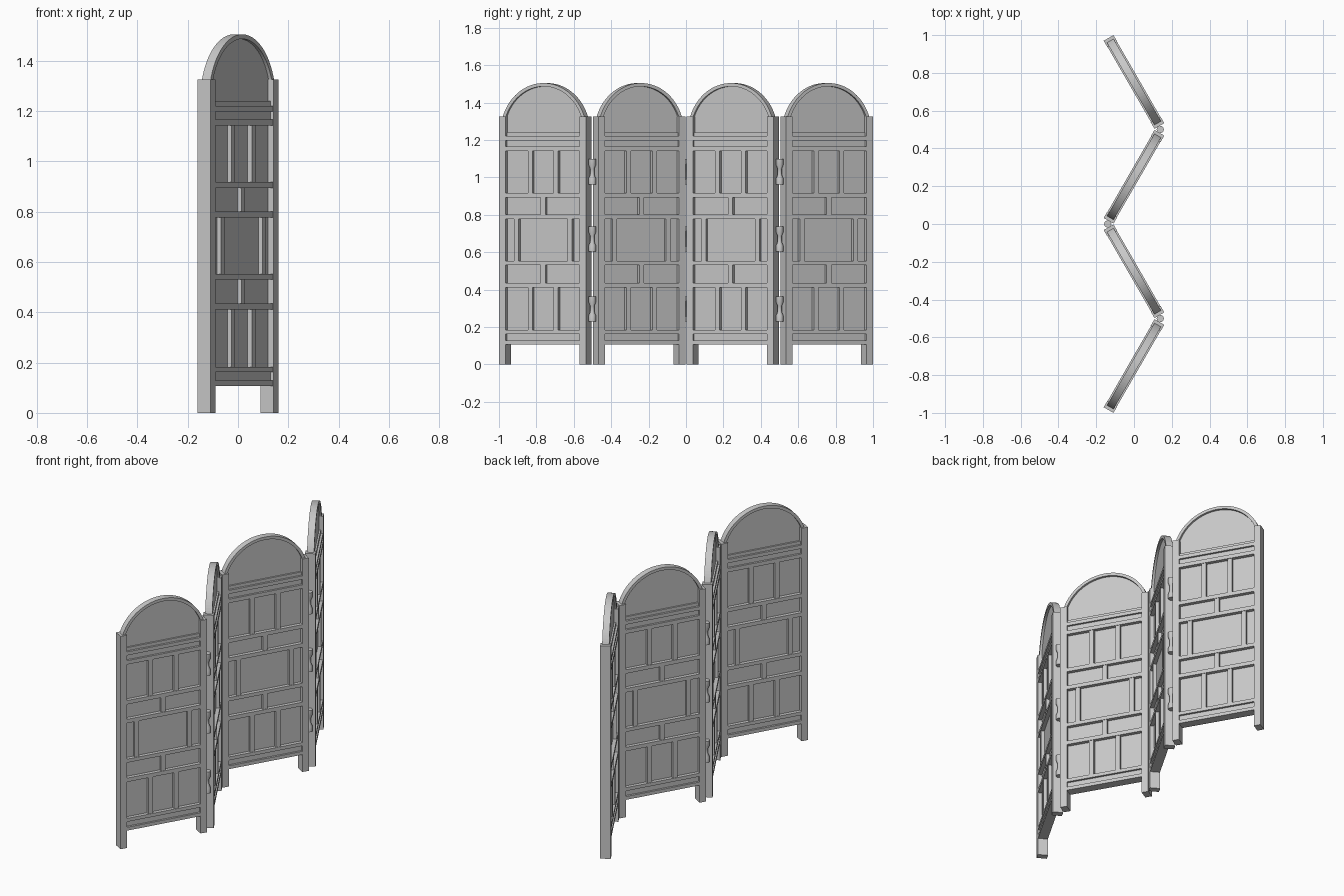
import bpy, bmesh, math
from mathutils import Matrix, Vector

cube = bpy.data.objects.get("Cube")
if cube:
    bpy.data.objects.remove(cube, do_unlink=True)

grey = bpy.data.materials.new("plain_grey")
grey.use_nodes = True
COLOUR = (0.58, 0.58, 0.58, 1)
grey.diffuse_color = COLOUR
grey.node_tree.nodes["Principled BSDF"].inputs["Base Color"].default_value = COLOUR

HALF = 0.269          # half length of a leaf
POST = 0.04           # post width along the leaf
DEPTH = 0.06          # post depth
INNER = HALF - POST
POST_TOP = 1.325
ARCH_Z, ARCH_R, RIM = 1.238, 0.266, 0.018
SEGMENTS = 48


def box(bm, x0, x1, z0, z1, depth):
    """Box centred on the leaf plane."""
    size = Matrix.Diagonal((x1 - x0, depth, z1 - z0, 1))
    place = Matrix.Translation(((x0 + x1) / 2, 0, (z0 + z1) / 2))
    bmesh.ops.create_cube(bm, size=1, matrix=place @ size)


def prism(bm, outline, depth):
    """Outline in x, z extruded through the leaf."""
    face = bm.faces.new([bm.verts.new((x, -depth / 2, z)) for x, z in outline])
    solid = bmesh.ops.extrude_face_region(bm, geom=[face])["geom"]
    verts = [v for v in solid if isinstance(v, bmesh.types.BMVert)]
    bmesh.ops.translate(bm, verts=verts, vec=(0, depth, 0))


def arc(radius):
    angles = [math.pi * i / SEGMENTS for i in range(SEGMENTS + 1)]
    return [(radius * math.cos(a), ARCH_Z + radius * math.sin(a)) for a in angles]


def finish(bm, name):
    bmesh.ops.recalc_face_normals(bm, faces=bm.faces)
    mesh = bpy.data.meshes.new(name)
    bm.to_mesh(mesh)
    bm.free()
    mesh.materials.append(grey)
    return mesh


def place(name, mesh, location, angle=0):
    obj = bpy.data.objects.new(name, mesh)
    obj.location = location
    obj.rotation_euler.z = angle
    bpy.context.collection.objects.link(obj)
    return obj


parts = {}

# Square end posts
bm = bmesh.new()
for x0, x1 in ((-HALF, -INNER), (INNER, HALF)):
    box(bm, x0, x1, 0, POST_TOP, DEPTH)
parts["posts"] = finish(bm, "posts")

# Thin infill board with a rounded head
bm = bmesh.new()
w = INNER + 0.01
prism(bm, [(-w, 0.115), (w, 0.115), (w, ARCH_Z)] + arc(ARCH_R - RIM / 2)[1:-1]
      + [(-w, ARCH_Z)], 0.012)
parts["infill_board"] = finish(bm, "infill_board")

# Curved head rim
bm = bmesh.new()
prism(bm, arc(ARCH_R) + arc(ARCH_R - RIM)[::-1], 0.04)
parts["arch_rim"] = finish(bm, "arch_rim")

# Cross rails, with recessed fillers between the paired ones
bm = bmesh.new()
RAILS = ((0.107, 0.128), (0.162, 0.183), (0.41, 0.434), (0.53, 0.552),
         (0.776, 0.8), (0.893, 0.917), (1.141, 1.165), (1.198, 1.22))
for z0, z1 in RAILS:
    box(bm, -INNER, INNER, z0, z1, 0.057)
for z0, z1 in ((0.12, 0.17), (1.15, 1.24)):
    box(bm, -INNER, INNER, z0, z1, 0.032)
parts["rails"] = finish(bm, "rails")

# Short upright stiles dividing each row
bm = bmesh.new()
THIRDS, MIDDLE, SIDES = (-0.08, 0.08), (0,), (-0.165, 0.165)
for row, centres in enumerate((THIRDS, MIDDLE, SIDES, MIDDLE, THIRDS), start=1):
    for c in centres:
        box(bm, c - 0.014, c + 0.014, RAILS[row][1], RAILS[row + 1][0], 0.05)
parts["stiles"] = finish(bm, "stiles")

# Four leaves folded in a zigzag
for i, y in enumerate((-0.752, -0.25, 0.25, 0.752)):
    angle = math.radians(60 if i % 2 == 0 else 120)
    for name, mesh in parts.items():
        place(f"leaf_{i + 1}_{name}", mesh, (0, y, 0), angle)

# Waisted hinge barrel, turned from a profile
bm = bmesh.new()
PROFILE = ((0, -0.067), (0.019, -0.067), (0.019, -0.035), (0.011, -0.015),
           (0.011, 0.015), (0.019, 0.035), (0.019, 0.067), (0, 0.067))
points = [bm.verts.new((r, 0, z)) for r, z in PROFILE]
edges = [bm.edges.new(pair) for pair in zip(points, points[1:])]
bmesh.ops.spin(bm, geom=points + edges, cent=Vector(), axis=(0, 0, 1),
               angle=math.tau, steps=20)
bmesh.ops.remove_doubles(bm, verts=bm.verts, dist=0.0001)
hinge = finish(bm, "hinge")

# Three hinges in each fold
hinges = []
for fold, (x, y) in enumerate(((0.139, -0.501), (-0.139, 0), (0.139, 0.501))):
    for level, z in enumerate((0.297, 0.671, 1.03)):
        hinges.append(place(f"hinge_{fold + 1}_{level + 1}", hinge, (x, y, z)))

# Smooth the turned barrels only
bpy.ops.object.select_all(action="DESELECT")
hinges[0].select_set(True)
bpy.context.view_layer.objects.active = hinges[0]
bpy.ops.object.shade_smooth_by_angle(angle=math.radians(25))
